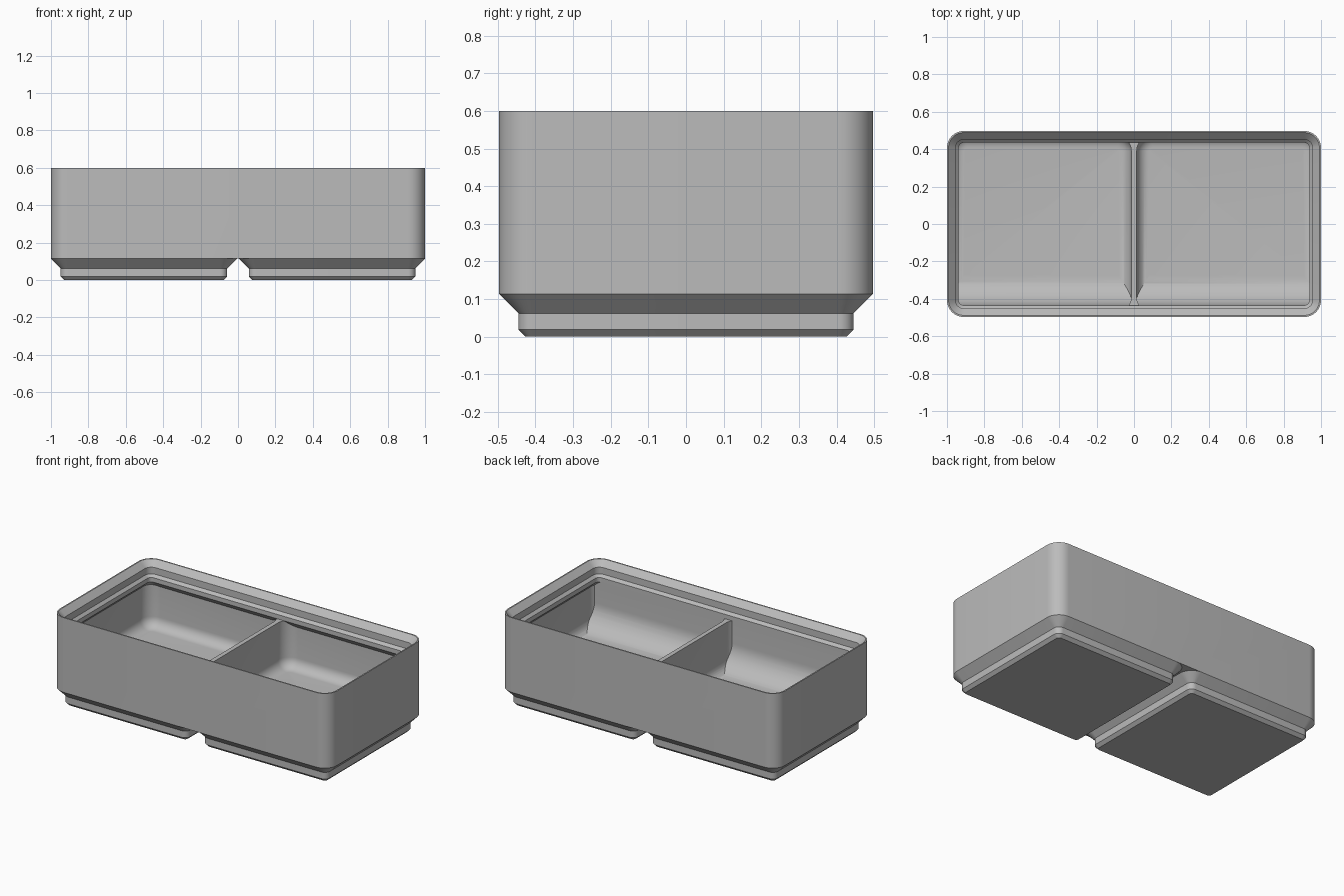
import bpy, bmesh, math

if "Cube" in bpy.data.objects:
    bpy.data.objects.remove(bpy.data.objects["Cube"])

MM = 2 / 83.5                      # model units per millimetre
HX, HY = 1.0, 41.5 * MM / 2        # half sizes of the body
FLOOR, SILL, TOP = 7 * MM, 19.8 * MM, 0.6
BASE = 4.75 * MM
LIP = 2.6 * MM

grey = bpy.data.materials.new("grey plastic")
grey.diffuse_color = (0.5, 0.5, 0.5, 1)
grey.use_nodes = True
grey.node_tree.nodes["Principled BSDF"].inputs["Base Color"].default_value = grey.diffuse_color


def ring(cx, cy, hx, hy, r, z, seg=10):
    """Points of a rounded rectangle."""
    pts = []
    for k, (sx, sy) in enumerate([(1, 1), (-1, 1), (-1, -1), (1, -1)]):
        for i in range(seg + 1):
            a = math.pi / 2 * (k + i / seg)
            pts.append((cx + sx * (hx - r) + r * math.cos(a),
                        cy + sy * (hy - r) + r * math.sin(a), z))
    return pts


def loft(name, cx, cy, hx, hy, r, profile):
    """Closed solid through rounded rectangles; profile lists (inset, z) upwards."""
    bm = bmesh.new()
    rings = [[bm.verts.new(p) for p in
              ring(cx, cy, hx - d, hy - d, max(r - d, 0.012), z)] for d, z in profile]
    for a, b in zip(rings, rings[1:]):
        for i in range(len(a)):
            j = (i + 1) % len(a)
            bm.faces.new((a[i], a[j], b[j], b[i]))
    bm.faces.new(rings[0][::-1])
    bm.faces.new(rings[-1])
    return finish(name, bm)


def finish(name, bm):
    me = bpy.data.meshes.new(name)
    bmesh.ops.recalc_face_normals(bm, faces=bm.faces)
    bm.to_mesh(me)
    bm.free()
    me.materials.append(grey)
    ob = bpy.data.objects.new(name, me)
    bpy.context.collection.objects.link(ob)
    return ob


def combine(ob, other, op):
    """Apply a boolean and remove the helper."""
    m = ob.modifiers.new("cut", 'BOOLEAN')
    m.operation, m.object, m.solver = op, other, 'EXACT'
    bpy.context.view_layer.objects.active = ob
    bpy.ops.object.modifier_apply(modifier=m.name)
    bpy.data.objects.remove(other)


# outer body
body = loft("storage_bin", 0, 0, HX, HY, 3.75 * MM, [(0, BASE), (0, TOP)])

# stepped feet, one per grid cell
for s in (-1, 1):
    foot = loft("foot", s * 21 * MM, 0, 20.75 * MM, HY, 3.75 * MM,
                [(2.95 * MM, 0), (2.15 * MM, 0.8 * MM), (2.15 * MM, 2.6 * MM),
                 (0, BASE), (0.4 * MM, BASE + 0.4 * MM)])
    combine(body, foot, 'UNION')

# stacking lip opening
lip = loft("lip_cutter", 0, 0, HX, HY, 3.75 * MM,
           [(LIP, SILL), (LIP, 21 * MM), (1.9 * MM, 21.7 * MM),
            (1.9 * MM, 23.5 * MM), (0.35 * MM, TOP), (0.25 * MM, TOP + 0.1 * MM)])
combine(body, lip, 'DIFFERENCE')

# two compartments with rounded floors and a front scoop
WALL, DIV, FIL = 0.95 * MM, 0.6 * MM, 2.8 * MM
SCOOP_R, SCOOP_Y = 0.16, -HY + LIP
for s in (-1, 1):
    hx = (HX - WALL - DIV) / 2
    prof = [(FIL * (1 - math.sin(a)), FLOOR + FIL * (1 - math.cos(a)))
            for a in (math.pi / 2 * i / 8 for i in range(9))]
    room = loft("compartment_cutter", s * (DIV + hx), 0, hx, HY - WALL, 0.085,
                prof + [(0, SILL + 0.01)])
    # sloped support under the lip
    env = loft("support_cutter", 0, 0, HX, HY, 3.75 * MM,
               [(WALL * 0.9, 0.1), (WALL * 0.9, SILL - LIP + WALL * 0.9),
                (LIP, SILL), (LIP, SILL + 0.005)])
    combine(room, env, 'INTERSECT')
    # scoop block with a concave quarter round
    bm = bmesh.new()
    outline = [(-0.6, 0.1), (SCOOP_Y + SCOOP_R, 0.1)]
    for i in range(17):
        a = math.pi / 2 * i / 16
        outline.append((SCOOP_Y + SCOOP_R * (1 - math.sin(a)),
                        FLOOR + SCOOP_R * (1 - math.cos(a))))
    outline += [(SCOOP_Y, 0.6), (-0.6, 0.6)]
    face = bm.faces.new([bm.verts.new((-1.2, y, z)) for y, z in outline])
    ext = bmesh.ops.extrude_face_region(bm, geom=[face])
    bmesh.ops.translate(bm, vec=(2.4, 0, 0),
                        verts=[v for v in ext["geom"] if isinstance(v, bmesh.types.BMVert)])
    combine(room, finish("scoop_cutter", bm), 'DIFFERENCE')
    combine(body, room, 'DIFFERENCE')

bpy.ops.object.select_all(action='DESELECT')
body.select_set(True)
bpy.context.view_layer.objects.active = body
bpy.ops.object.shade_smooth_by_angle(angle=math.radians(30))
